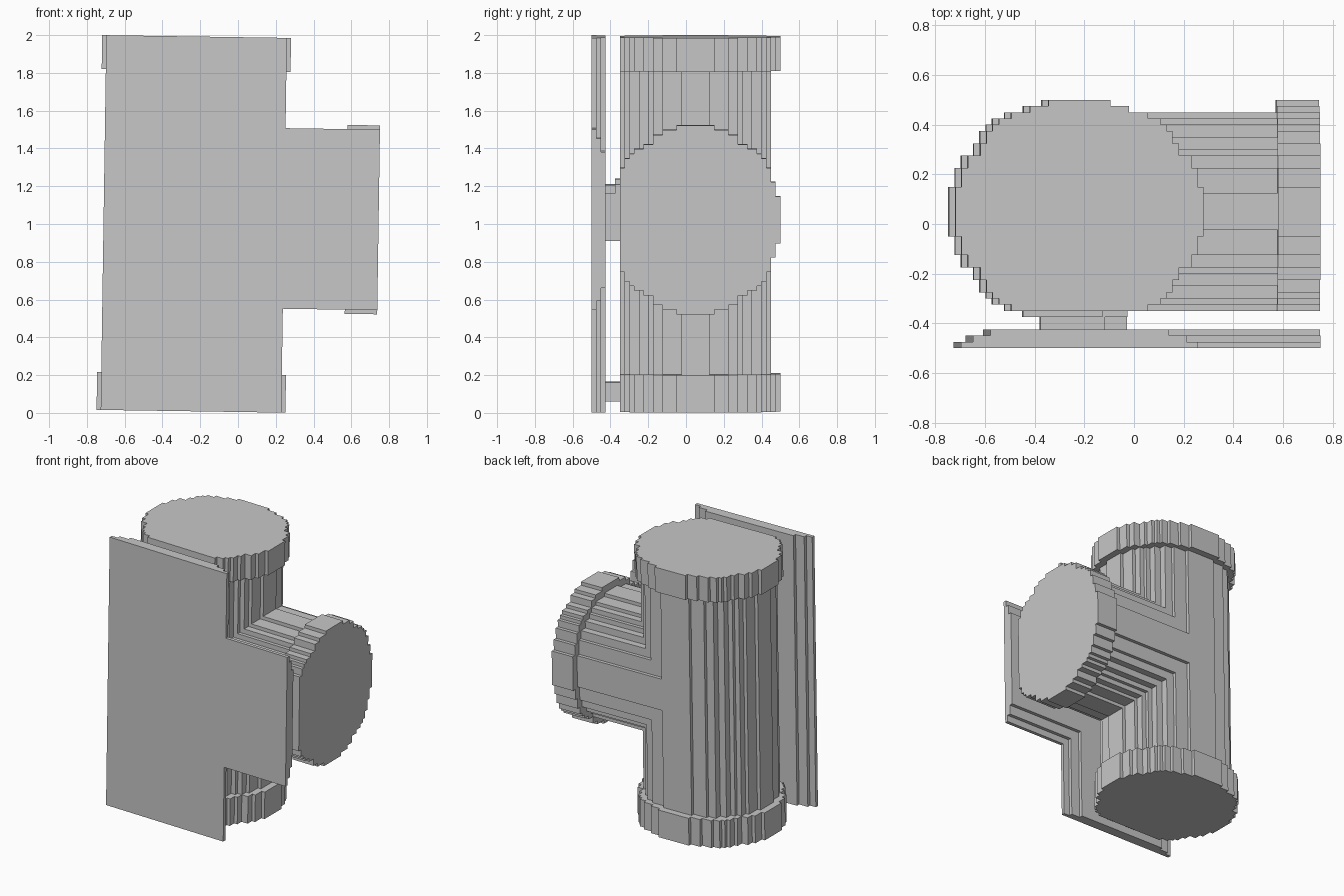
import bpy, bmesh
from mathutils import Vector

cube = bpy.data.objects.get("Cube")
if cube:
    bpy.data.objects.remove(cube)

grey = bpy.data.materials.new("plain grey")
grey.use_nodes = True
grey.diffuse_color = (0.57, 0.57, 0.57, 1)
grey.node_tree.nodes["Principled BSDF"].inputs["Base Color"].default_value = grey.diffuse_color

STEP = 0.025                  # plate layer thickness
TILT = 0.015                  # slight lean about the y axis
AXIS_X, AXIS_Z = -0.234, 0.033  # pipe axis and branch axis
TOP, BOTTOM, END = 0.989, -0.995, 0.744
MID_Y, FRONT_Y = 0.05, -0.35
FLANGE = 0.18

# Stepped round sections: (distance from the middle, half width)
PIPE = [(0.075, 0.45), (0.175, 0.425), (0.225, 0.4), (0.25, 0.365),
        (0.3, 0.33), (0.35, 0.28), (0.375, 0.22), (0.4, 0.115)]
COLLAR = [(0.1, 0.5), (0.175, 0.475), (0.225, 0.45), (0.275, 0.4), (0.325, 0.375),
          (0.35, 0.35), (0.375, 0.325), (0.4, 0.275), (0.425, 0.2), (0.45, 0.125)]


def rect(x0, x1, z0, z1):
    return [(x0, z0), (x1, z0), (x1, z1), (x0, z1)]


def tee(w, inset=0.0):
    """Outline of the main pipe with its side branch, half width w."""
    l, r = AXIS_X - w, AXIS_X + w
    lo, hi = AXIS_Z - w, AXIS_Z + w
    b, t, e = BOTTOM + inset, TOP - inset, END - inset
    return [(l, b), (r, b), (r, lo), (e, lo), (e, hi), (r, hi), (r, t), (l, t)]


def build(name, slabs):
    """Make an object from (outline, y0, y1) slabs."""
    bm = bmesh.new()
    for outline, y0, y1 in slabs:
        face = bm.faces.new([bm.verts.new((x, y0, z)) for x, z in outline])
        out = bmesh.ops.extrude_face_region(bm, geom=[face])
        moved = [v for v in out["geom"] if isinstance(v, bmesh.types.BMVert)]
        bmesh.ops.translate(bm, verts=moved, vec=Vector((0, y1 - y0, 0)))
    bmesh.ops.recalc_face_normals(bm, faces=bm.faces)
    mesh = bpy.data.meshes.new(name)
    bm.to_mesh(mesh)
    bm.free()
    mesh.materials.append(grey)
    ob = bpy.data.objects.new(name, mesh)
    ob.location.z = 1
    ob.rotation_euler.y = TILT
    bpy.context.collection.objects.link(ob)


def layers(section):
    """Mirror a section about the middle, cut off flat at the front."""
    first, width = section[0]
    result = [(width, MID_Y - first, MID_Y + first)]
    for (inner, _), (outer, w) in zip(section, section[1:]):
        result.append((w, MID_Y + inner, MID_Y + outer))
        if MID_Y - outer > FRONT_Y - 0.001:
            result.append((w, MID_Y - outer, MID_Y - inner))
    return result


# Stepped pipe with its branch
build("pipe_body", [(tee(w, 0.05), a, b) for w, a, b in layers(PIPE)])

# Collars on the three pipe ends
collar = layers(COLLAR)
build("top_collar", [(rect(AXIS_X - w, AXIS_X + w, TOP - FLANGE, TOP), a, b) for w, a, b in collar])
build("bottom_collar", [(rect(AXIS_X - w, AXIS_X + w, BOTTOM, BOTTOM + 0.2), a, b) for w, a, b in collar])
build("branch_collar", [(rect(END - 0.172, END, AXIS_Z - w, AXIS_Z + w), a, b) for w, a, b in collar])

# Stepped plate in front of the pipe
build("front_plate", [(tee(w), -0.5 + i * STEP, -0.475 + i * STEP)
                      for i, w in enumerate((0.478, 0.43, 0.36))])

# Small spacers joining plate and pipe
build("middle_spacer", [(rect(-0.38, -0.12, -0.09, 0.205), -0.425, -0.375),
                        (rect(-0.12, -0.03, -0.09, 0.16), -0.425, -0.375),
                        (rect(-0.45, -0.13, -0.09, 0.235), -0.375, FRONT_Y),
                        (rect(-0.13, -0.03, -0.09, 0.21), -0.375, FRONT_Y)])
build("bottom_spacer", [(rect(-0.36, -0.1, -0.94, -0.84), -0.425, FRONT_Y)])
